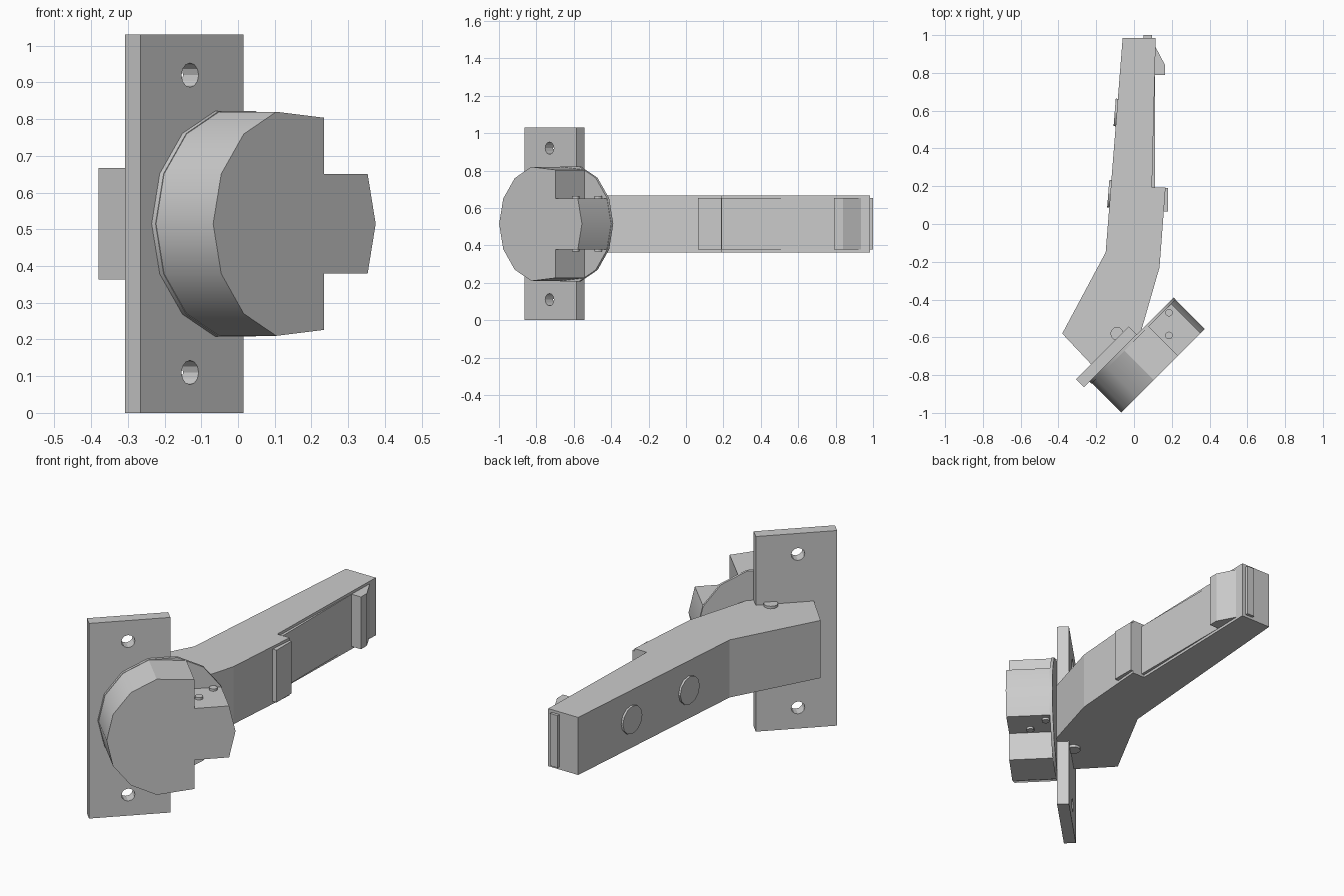
import bpy, bmesh
from math import cos, sin, pi, radians, atan2
from mathutils import Matrix, Vector

if "Cube" in bpy.data.objects:
    bpy.data.objects.remove(bpy.data.objects["Cube"])

MID = 0.515                       # height of the horizontal symmetry plane
S = 0.5 ** 0.5
# cup frame: local x along the plate, local y up, local z out of the plate face
CUP = Matrix(((S, 0, S, -0.0125), (S, 0, -S, -0.6115), (0, 1, 0, MID), (0, 0, 0, 1)))
FLAT = Matrix.Translation((0, 0, MID))


def prism(name, pts, lo, hi, frame=FLAT, smooth=False):
    """Extrude a 2D outline between two depths in the given frame."""
    bm = bmesh.new()
    base = bm.faces.new([bm.verts.new((x, y, lo)) for x, y in pts])
    out = bmesh.ops.extrude_face_region(bm, geom=[base])["geom"]
    bmesh.ops.translate(bm, vec=(0, 0, hi - lo),
                        verts=[g for g in out if isinstance(g, bmesh.types.BMVert)])
    bmesh.ops.transform(bm, matrix=frame, verts=bm.verts)
    bmesh.ops.recalc_face_normals(bm, faces=bm.faces)
    me = bpy.data.meshes.new(name)
    bm.to_mesh(me)
    bm.free()
    ob = bpy.data.objects.new(name, me)
    bpy.context.collection.objects.link(ob)
    if smooth:
        bpy.ops.object.select_all(action='DESELECT')
        ob.select_set(True)
        bpy.context.view_layer.objects.active = ob
        bpy.ops.object.shade_smooth_by_angle(angle=radians(30))
    return ob


def ring(r, n, cx=0, cy=0):
    return [(cx + r * cos(2 * pi * k / n), cy + r * sin(2 * pi * k / n)) for k in range(n)]


def rect(x0, x1, y0, y1):
    return [(x0, y0), (x1, y0), (x1, y1), (x0, y1)]


# mounting plate with two screw holes
plate = prism("mounting_plate", rect(-0.357, 0.038, -MID, MID), -0.06, 0, CUP)
for i, h in enumerate((-0.405, 0.405)):
    cutter = prism(f"screw_hole_cutter_{i}", ring(0.033, 12, -0.167, h), -0.1, 0.05, CUP)
    cutter.hide_render = True
    mod = plate.modifiers.new("hole", 'BOOLEAN')
    mod.object, mod.operation, mod.solver = cutter, 'DIFFERENCE', 'EXACT'
    bpy.context.view_layer.objects.active = plate
    bpy.ops.object.modifier_apply(modifier=mod.name)
    bpy.data.objects.remove(cutter)

# round cup: thin full disc at the back, body with two corner notches in front
c = ring(0.313, 14)
nx, ny = 0.113, 0.136
edge = 0.289
body = ([c[-1], c[0], c[1], (nx, ny), (nx, edge)] + c[4:11]
        + [(nx, -edge), (nx, -ny)])
prism("cup_back_disc", ring(0.315, 14), 0, 0.015, CUP, True)
prism("cup_body", body, 0.015, 0.235, CUP, True)

# small rivets through the cup tongue
for i, (x, y) in enumerate(((0.185, -0.47), (0.185, -0.59))):
    prism(f"tongue_rivet_{i}", ring(0.02, 12, x, y), -0.148, 0.148, smooth=True)

# bent arm
arm = [(-0.06, 0.985), (0.115, 0.985), (0.095, 0.192), (0.167, 0.192), (0.135, -0.23),
       (0.04, -0.559), (0.0, -0.6), (-0.045, -0.6), (-0.215, -0.755),
       (-0.38, -0.58), (-0.15, -0.15)]
prism("arm", arm, -0.152, 0.152)

# pivot pin through the arm
prism("pivot_pin", ring(0.035, 12, -0.09, -0.58), -0.165, 0.165, smooth=True)

# inner slide, stop bar, latch and end tab along the right side of the arm
IN = 0.138
prism("inner_slide", rect(0.0, 0.111, 0.1, 0.95), -IN, IN)
prism("stop_bar", rect(0.1, 0.18, 0.065, 0.19), -IN, IN)
prism("latch", [(0.09, 0.79), (0.165, 0.79), (0.165, 0.84), (0.115, 0.935), (0.09, 0.935)], -IN, IN)
prism("end_tab", rect(0.05, 0.095, 0.95, 1.0), -IN, IN)

# two round caps on the left side of the arm
a, b = Vector((-0.15, -0.15, 0)), Vector((-0.06, 0.985, 0))
d = (b - a).normalized()
out = Vector((-d.y, d.x, 0))
for i, y in enumerate((0.16, 0.59)):
    p = a + (b - a) * ((y - a.y) / (b.y - a.y)) + Vector((0, 0, MID))
    frame = Matrix.Translation(p) @ Matrix((d, (0, 0, 1), out)).transposed().to_4x4()
    prism(f"side_cap_{i}", ring(0.073, 12), -0.03, 0.011, frame, True)
